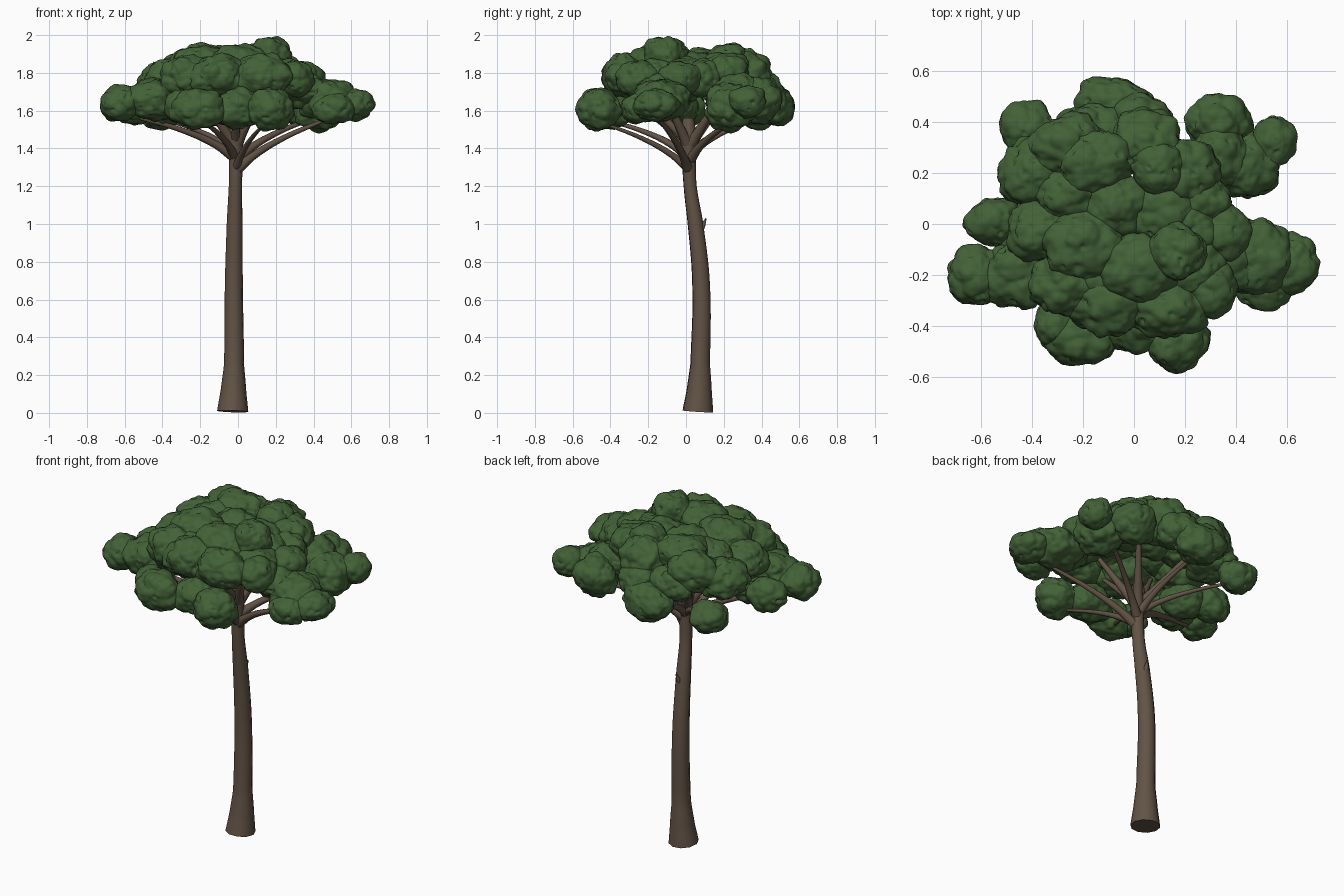
import bpy, bmesh
from mathutils import Vector, noise


def material(name, rgb):
    m = bpy.data.materials.new(name)
    m.diffuse_color = (*rgb, 1)
    return m


BARK = material("brown bark", (0.122, 0.086, 0.060))
LEAF = material("dark green foliage", (0.055, 0.120, 0.038))


def limb(name, points, res=6):
    """Tapered tube through (x, y, z, radius) points."""
    cu = bpy.data.curves.new(name, 'CURVE')
    cu.dimensions = '3D'
    cu.bevel_depth = 1.0
    cu.bevel_resolution = 3
    cu.resolution_u = res
    cu.use_fill_caps = True
    sp = cu.splines.new('BEZIER')
    sp.bezier_points.add(len(points) - 1)
    for bp, (x, y, z, r) in zip(sp.bezier_points, points):
        bp.co = (x, y, z)
        bp.radius = r
        bp.handle_left_type = bp.handle_right_type = 'AUTO'
    tmp = bpy.data.objects.new(name + "_curve", cu)
    bpy.context.collection.objects.link(tmp)
    dg = bpy.context.evaluated_depsgraph_get()
    me = bpy.data.meshes.new_from_object(tmp.evaluated_get(dg))
    bpy.data.objects.remove(tmp)
    me.materials.clear()
    me.materials.append(BARK)
    for p in me.polygons:
        p.use_smooth = len(p.vertices) <= 4
    ob = bpy.data.objects.new(name, me)
    bpy.context.collection.objects.link(ob)
    return ob


def clump(name, x, y, z, rx, ry, rz):
    """Lumpy leaf mass: an ellipsoid with rounded cell bumps and small pits."""
    c = Vector((x, y, z))
    bm = bmesh.new()
    bmesh.ops.create_icosphere(bm, subdivisions=5, radius=1)
    for v in bm.verts:
        d = Vector((v.co.x * rx, v.co.y * ry, v.co.z * rz))
        p = c + d
        big = noise.voronoi(p * 9)[0][0]
        small = noise.voronoi(p * 22)[0][0]
        pit = max(0.0, noise.noise(p * 38) - 0.42)
        f = 1.22 - 0.30 * big - 0.12 * small + 0.04 * noise.noise(p * 30) - 0.35 * pit
        v.co = c + d * f
    for f in bm.faces:
        f.smooth = True
    me = bpy.data.meshes.new(name)
    bm.to_mesh(me)
    bm.free()
    me.materials.append(LEAF)
    bpy.context.collection.objects.link(bpy.data.objects.new(name, me))


# Trunk with flared foot and slight bend
limb("trunk", [(-0.028, 0.063, 0.008, 0.083), (-0.024, 0.070, 0.12, 0.068),
               (-0.021, 0.075, 0.26, 0.053), (-0.022, 0.080, 0.68, 0.048),
               (-0.018, 0.050, 1.00, 0.042), (-0.014, 0.022, 1.20, 0.035),
               (-0.012, 0.015, 1.36, 0.037), (-0.018, 0.012, 1.47, 0.046),
               (-0.020, 0.012, 1.56, 0.030)], 5)
limb("broken_stub", [(-0.018, 0.06, 0.95, 0.024), (-0.012, 0.088, 0.99, 0.014),
                     (-0.008, 0.106, 1.03, 0.003)], 3)

# Low spreading branches: start height, end point, radius
LOW = [(1.31, (0.46, -0.14, 1.55), 0.021), (1.32, (0.14, -0.43, 1.53), 0.017),
       (1.38, (-0.20, -0.42, 1.55), 0.019), (1.38, (-0.52, -0.17, 1.56), 0.021),
       (1.40, (-0.42, 0.38, 1.56), 0.016), (1.36, (0.40, 0.28, 1.56), 0.021),
       (1.39, (-0.08, 0.45, 1.58), 0.018)]
# Steep branches carrying the upper crown
HIGH = [(1.44, (-0.22, 0.26, 1.74), 0.026), (1.44, (0.15, 0.22, 1.73), 0.026),
        (1.44, (0.15, -0.14, 1.74), 0.026), (1.44, (-0.22, -0.12, 1.72), 0.026),
        (1.46, (0.0, -0.28, 1.72), 0.022)]
for kind, rows, bend in (("low", LOW, 0.03), ("high", HIGH, 0.0)):
    for i, (z0, end, r) in enumerate(rows):
        a = Vector((-0.014, 0.015, z0 - 0.03))
        e = Vector(end)
        q = a.lerp(e, 0.2) + Vector((0, 0, bend * 0.9))
        m = a.lerp(e, 0.55) + Vector((0, 0, bend))
        limb(f"{kind}_branch_{i + 1}", [(*a, r * 1.4), (*q, r), (*m, r * 0.72), (*e, r * 0.45)], 4)

# Foliage clumps: centre and radii
LOWER = [(-0.42, 0.38, 1.59, .105, .105, .09), (-0.08, 0.46, 1.63, .155, .12, .11),
         (0.33, 0.39, 1.65, .125, .12, .115), (0.55, 0.33, 1.65, .085, .10, .085),
         (0.43, 0.23, 1.62, .14, .135, .125), (0.47, -0.13, 1.66, .16, .15, .11),
         (0.62, -0.16, 1.63, .105, .12, .085), (0.51, -0.25, 1.61, .11, .09, .08),
         (0.17, -0.46, 1.61, .12, .12, .11), (-0.21, -0.45, 1.61, .14, .11, .11),
         (-0.31, -0.39, 1.62, .08, .09, .09), (0.0, -0.39, 1.61, .15, .11, .105),
         (-0.62, -0.20, 1.64, .115, .12, .095), (-0.45, -0.20, 1.66, .15, .13, .115),
         (-0.54, 0.01, 1.62, .12, .095, .10), (-0.40, -0.05, 1.62, .13, .12, .10)]
UPPER = [(-0.37, 0.20, 1.75, .16, .14, .115), (-0.25, 0.30, 1.80, .16, .13, .12),
         (-0.15, 0.24, 1.85, .16, .13, .105), (0.05, 0.31, 1.79, .14, .14, .13),
         (0.20, 0.21, 1.80, .13, .13, .11), (0.27, 0.09, 1.77, .11, .10, .10),
         (0.09, 0.22, 1.87, .11, .10, .09), (-0.07, 0.08, 1.83, .14, .13, .10),
         (-0.35, -0.02, 1.76, .15, .13, .115), (-0.20, -0.08, 1.84, .16, .14, .11),
         (0.17, -0.11, 1.89, .115, .11, .105), (0.02, -0.17, 1.85, .16, .13, .105),
         (-0.27, -0.23, 1.77, .15, .13, .12), (-0.10, -0.31, 1.78, .16, .12, .115),
         (0.13, -0.33, 1.78, .16, .11, .115), (0.30, -0.25, 1.77, .105, .12, .10),
         (0.36, -0.03, 1.77, .10, .11, .09)]
# Clumps that close the gaps between the others
INNER = [(0.10, 0.05, 1.82, .14, .12, .09), (0.20, -0.02, 1.80, .13, .11, .09),
         (-0.24, 0.12, 1.81, .15, .12, .10), (0.33, 0.27, 1.69, .12, .13, .10),
         (0.02, 0.40, 1.70, .13, .11, .10), (-0.16, 0.37, 1.72, .14, .11, .10),
         (0.36, -0.15, 1.70, .13, .12, .09), (0.24, -0.17, 1.78, .12, .13, .10),
         (-0.12, -0.20, 1.77, .15, .13, .11)]
for kind, rows in (("lower", LOWER), ("upper", UPPER), ("inner", INNER)):
    for i, row in enumerate(rows):
        clump(f"{kind}_foliage_{i + 1}", *row)
